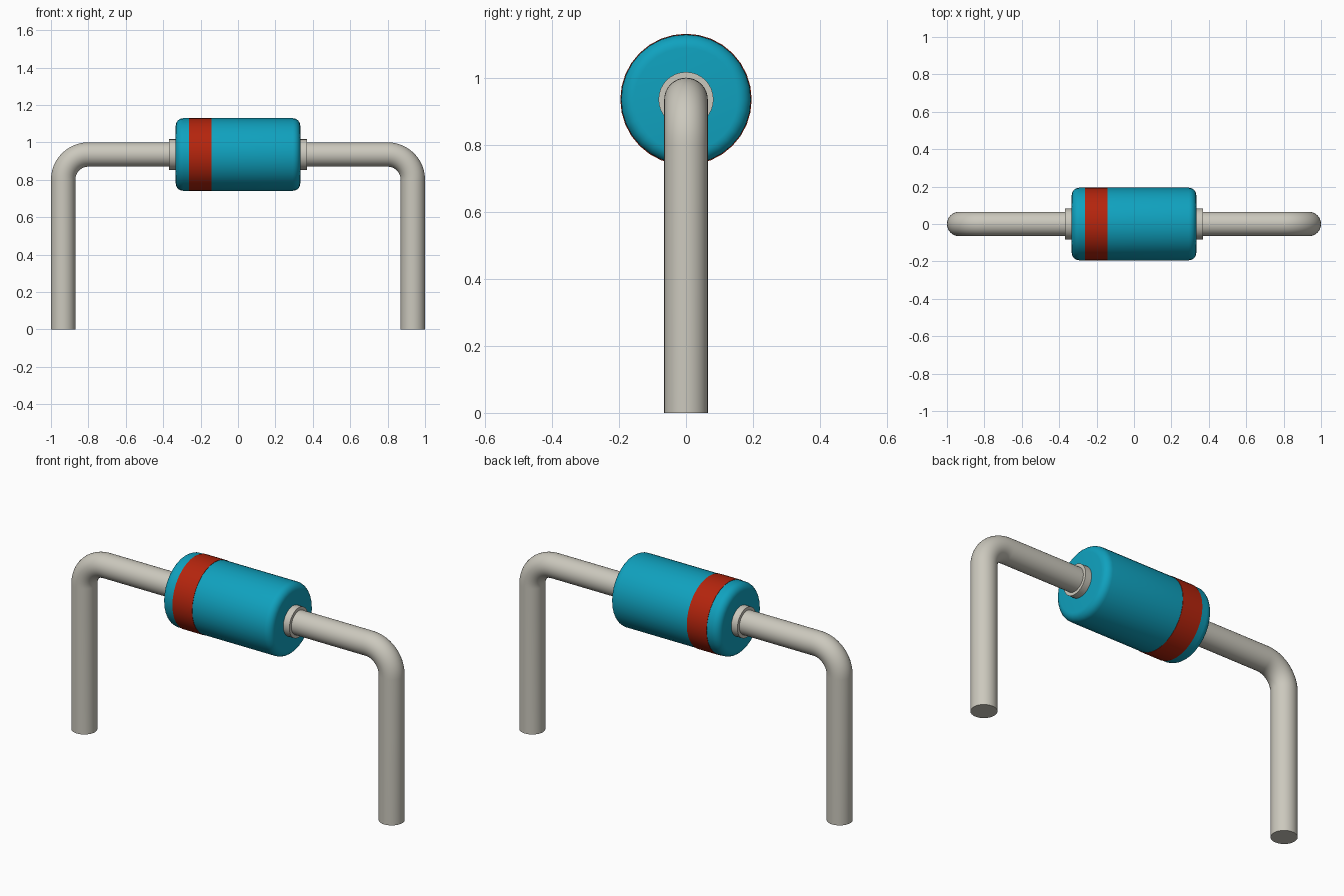
import bpy, bmesh, math
from mathutils import Vector

cube = bpy.data.objects.get("Cube")
if cube:
    bpy.data.objects.remove(cube, do_unlink=True)

AXIS_Z = 0.935      # height of the body axis
WIRE_R = 0.065
SIDES = 32


def material(name, rgb):
    mat = bpy.data.materials.new(name)
    mat.use_nodes = True
    mat.diffuse_color = (*rgb, 1)
    mat.node_tree.nodes["Principled BSDF"].inputs["Base Color"].default_value = (*rgb, 1)
    return mat


blue = material("blue casing", (0.005, 0.36, 0.52))
red = material("red band", (0.46, 0.018, 0.004))
metal = material("pale metal", (0.60, 0.58, 0.51))


def sweep(name, rings, mat):
    """Skin circles given as (centre, direction in the xz plane, radius) and cap both ends."""
    bm = bmesh.new()
    loops = []
    for centre, direction, radius in rings:
        up = Vector((-direction.z, 0, direction.x))
        side = Vector((0, 1, 0))
        angles = [math.tau * i / SIDES for i in range(SIDES)]
        loops.append([bm.verts.new(centre + radius * (up * math.cos(a) + side * math.sin(a)))
                      for a in angles])
    for a, b in zip(loops, loops[1:]):
        for i in range(SIDES):
            j = (i + 1) % SIDES
            bm.faces.new((a[i], a[j], b[j], b[i]))
    bm.faces.new(loops[0])
    bm.faces.new(loops[-1])
    bmesh.ops.recalc_face_normals(bm, faces=bm.faces)
    mesh = bpy.data.meshes.new(name)
    bm.to_mesh(mesh)
    bm.free()
    mesh.materials.append(mat)
    obj = bpy.data.objects.new(name, mesh)
    bpy.context.collection.objects.link(obj)
    bpy.ops.object.select_all(action='DESELECT')
    obj.select_set(True)
    bpy.context.view_layer.objects.active = obj
    bpy.ops.object.shade_smooth_by_angle(angle=math.radians(35))
    return obj


def lathe(name, profile, mat):
    """Turn an (x, radius) profile about the body axis."""
    return sweep(name, [(Vector((x, 0, AXIS_Z)), Vector((1, 0, 0)), r) for x, r in profile], mat)


# Casing with rounded rims
half, radius, fillet, steps = 0.333, 0.194, 0.04, 6
rim = []
for i in range(steps + 1):
    a = math.pi / 2 * i / steps
    rim.append((half - fillet + fillet * math.cos(a), radius - fillet + fillet * math.sin(a)))
lathe("casing", [(-x, r) for x, r in rim] + rim[::-1], blue)

# Polarity band
lathe("polarity_band", [(-0.262, 0.196), (-0.142, 0.196)], red)

# Collars and bent wire leads on both ends
bend = 0.135
for label, s in (("left", 1), ("right", -1)):
    lathe(label + "_collar", [(s * 0.30, 0.082), (s * 0.37, 0.082)], metal)
    corner = Vector((s * 0.8, 0, AXIS_Z - bend))
    rings = [(Vector((s * 0.30, 0, AXIS_Z)), Vector((s, 0, 0)), WIRE_R)]
    for i in range(13):
        a = math.pi / 2 * i / 12
        out = Vector((s * math.sin(a), 0, math.cos(a)))
        rings.append((corner + out * bend, Vector((s * math.cos(a), 0, -math.sin(a))), WIRE_R))
    rings.append((Vector((s * (0.8 + bend), 0, 0)), Vector((0, 0, -1)), WIRE_R))
    sweep(label + "_lead", rings, metal)
